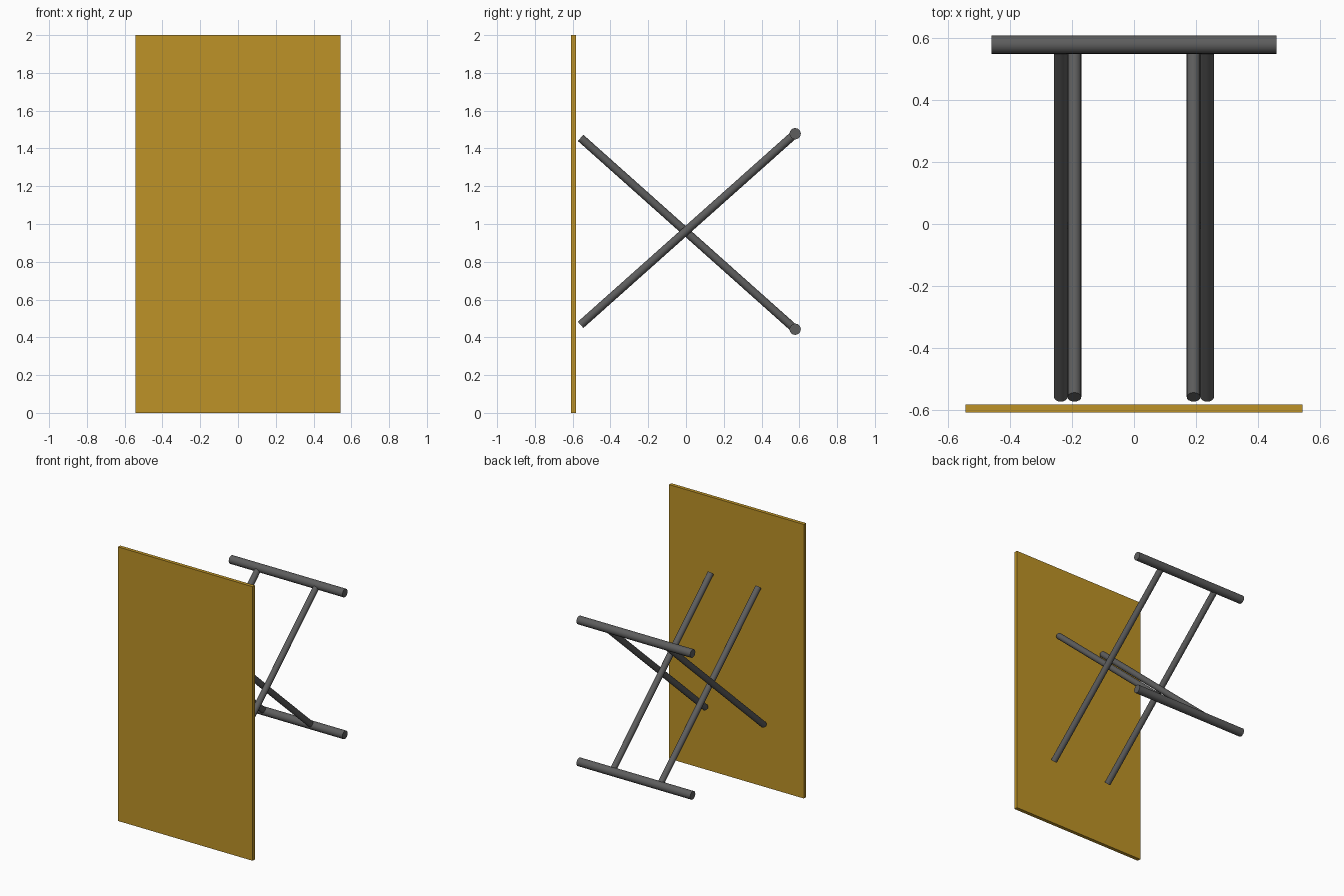
import bpy, math
from mathutils import Vector

if "Cube" in bpy.data.objects:
    bpy.data.objects.remove(bpy.data.objects["Cube"])

def material(name, color):
    m = bpy.data.materials.new(name)
    m.diffuse_color = color
    m.use_nodes = True
    m.node_tree.nodes["Principled BSDF"].inputs["Base Color"].default_value = m.diffuse_color
    return m

wood = material("ochre", (0.51, 0.29, 0.02, 1))
metal = material("dark_grey", (0.11, 0.11, 0.11, 1))

def tube(name, a, b, radius, sides=16):
    a, b = Vector(a), Vector(b)
    d = b - a
    bpy.ops.mesh.primitive_cylinder_add(vertices=sides, radius=radius, depth=d.length,
                                        location=(a + b) / 2)
    o = bpy.context.object
    o.rotation_euler = d.to_track_quat('Z', 'Y').to_euler()
    o.name = name
    o.data.materials.append(metal)
    bpy.ops.object.shade_smooth_by_angle(angle=math.radians(30))
    return o

# Upright table top panel
bpy.ops.mesh.primitive_cube_add(size=1, location=(0, -0.595, 1))
top = bpy.context.object
top.name = "table_top"
top.scale = (1.087, 0.026, 2)
top.data.materials.append(wood)

# Crossed legs: inner pair rises to the front, outer pair falls to the front
FRONT, BACK = -0.558, 0.578
HIGH_F, LOW_F, HIGH_B, LOW_B = 1.456, 0.466, 1.478, 0.443
for side, s in (("left", -1), ("right", 1)):
    tube(f"inner_leg_{side}", (s * 0.192, FRONT, HIGH_F), (s * 0.192, BACK, LOW_B), 0.022)
    tube(f"outer_leg_{side}", (s * 0.236, FRONT, LOW_F), (s * 0.236, BACK, HIGH_B), 0.022)

# Foot bars joining each pair of legs
for name, z in (("upper_foot_bar", HIGH_B), ("lower_foot_bar", LOW_B)):
    tube(name, (-0.459, BACK, z), (0.459, BACK, z), 0.03)
